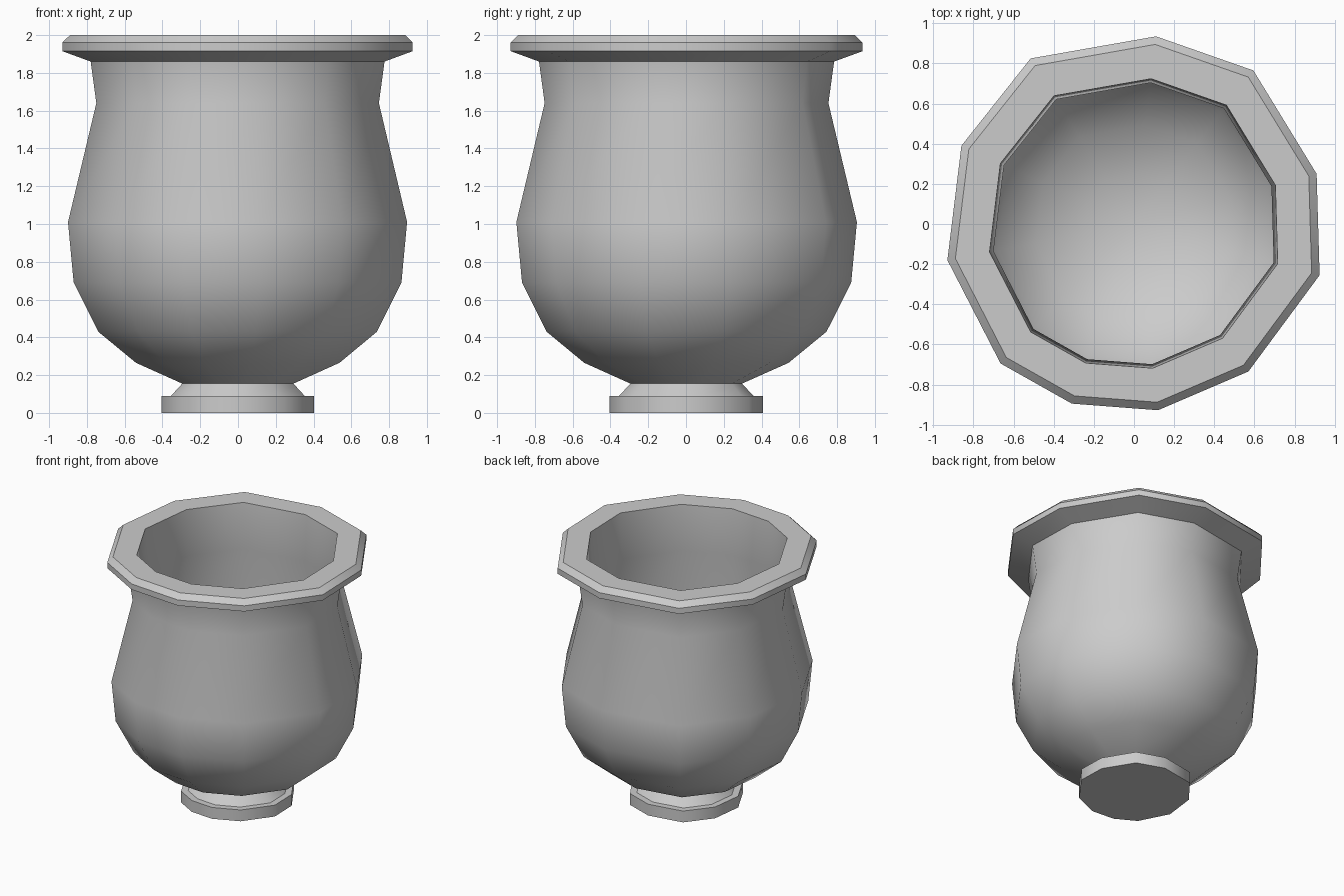
import bpy, bmesh, math

if "Cube" in bpy.data.objects:
    bpy.data.objects.remove(bpy.data.objects["Cube"])

# Irregular eleven-sided outline of the rim, seen from above
OUTLINE = [(0.11, 0.935), (-0.515, 0.825), (-0.86, 0.39), (-0.93, -0.18),
           (-0.665, -0.695), (-0.31, -0.895), (0.12, -0.928), (0.57, -0.735),
           (0.925, -0.255), (0.91, 0.25), (0.595, 0.765)]
SIZE = 0.93


def turned(name, profile):
    """Sweep a (half width, height) profile around the outline."""
    bm = bmesh.new()
    rings = []
    for r, z in profile:
        if r == 0:
            rings.append([bm.verts.new((0, 0, z))])
        else:
            rings.append([bm.verts.new((x * r / SIZE, y * r / SIZE, z)) for x, y in OUTLINE])
    n = len(OUTLINE)
    for a, b in zip(rings, rings[1:]):
        for i in range(n):
            j = (i + 1) % n
            if len(a) == 1:
                bm.faces.new((a[0], b[j], b[i]))
            elif len(b) == 1:
                bm.faces.new((a[i], a[j], b[0]))
            else:
                bm.faces.new((a[i], a[j], b[j], b[i]))
    mesh = bpy.data.meshes.new(name)
    bm.to_mesh(mesh)
    bm.free()
    ob = bpy.data.objects.new(name, mesh)
    bpy.context.collection.objects.link(ob)
    bpy.ops.object.select_all(action='DESELECT')
    ob.select_set(True)
    bpy.context.view_layer.objects.active = ob
    bpy.ops.object.shade_smooth_by_angle(angle=math.radians(42))
    return ob


# Stepped foot
turned("foot", [(0, 0), (0.405, 0), (0.405, 0.09), (0.355, 0.09), (0.295, 0.155)])

# Outer wall of the bowl
turned("bowl_outside", [(0.295, 0.155), (0.54, 0.265), (0.74, 0.43), (0.87, 0.69),
                        (0.90, 1.01), (0.75, 1.64), (0.78, 1.86)])

# Flared rim
turned("rim", [(0.78, 1.86), (0.93, 1.915), (0.93, 1.96), (0.89, 2.0), (0.72, 2.0)])

# Inner wall of the bowl
turned("bowl_inside", [(0.72, 2.0), (0.70, 1.64), (0.83, 1.01), (0.80, 0.72),
                       (0.68, 0.48), (0.49, 0.32), (0.25, 0.22), (0, 0.2)])
